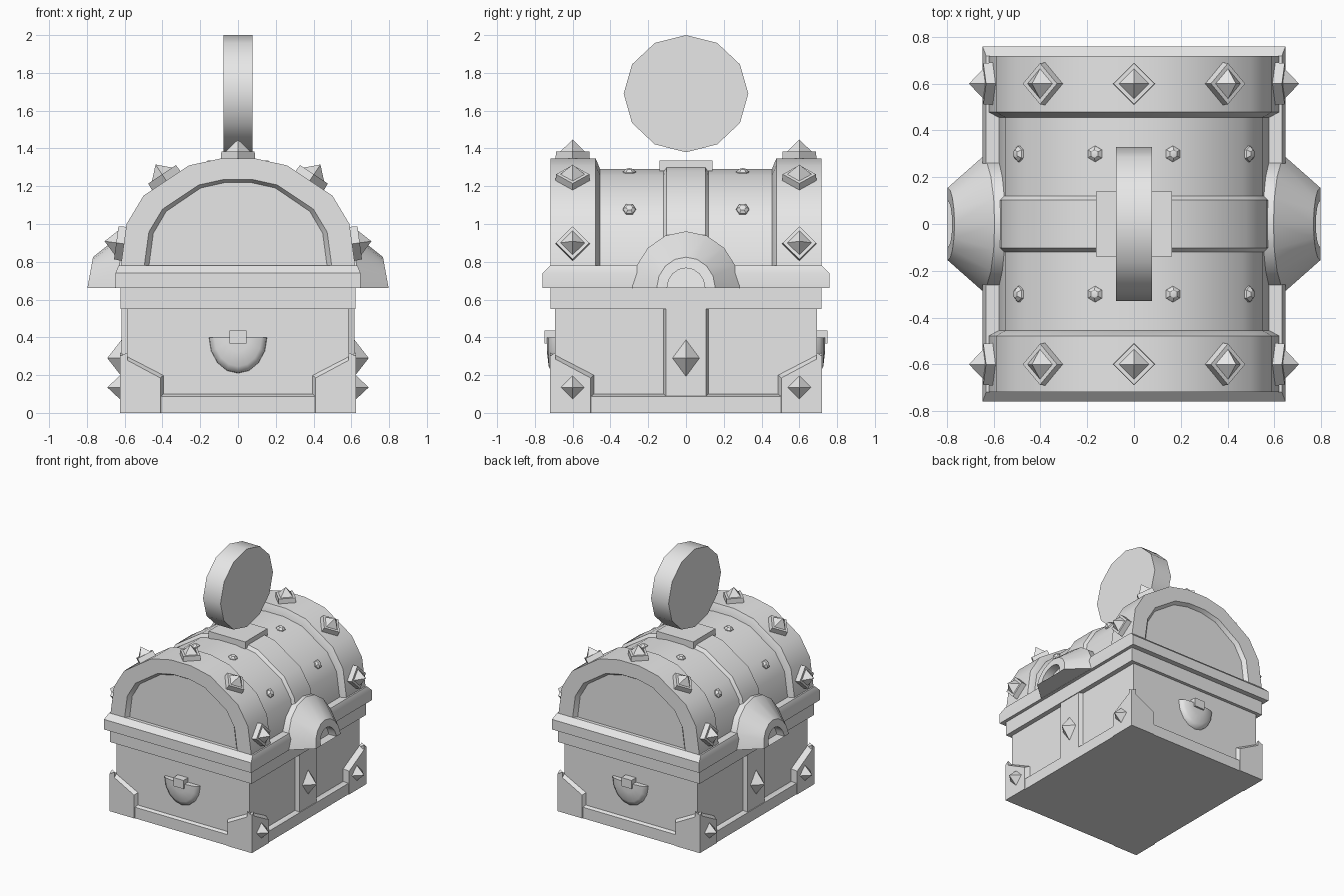
import bpy
import bmesh
import math
from mathutils import Vector

cube = bpy.data.objects.get("Cube")
if cube:
    bpy.data.objects.remove(cube, do_unlink=True)

grey = bpy.data.materials.new("plain grey")
grey.use_nodes = True
grey.diffuse_color = (0.8, 0.8, 0.8, 1)
grey.node_tree.nodes["Principled BSDF"].inputs["Base Color"].default_value = (0.8, 0.8, 0.8, 1)


def loft(name, rings, mirror="", angle=30):
    """Skin closed rings of points, cap both ends, mirror over the named axes."""
    bm = bmesh.new()
    loops = [[bm.verts.new(p) for p in ring] for ring in rings]
    for a, b in zip(loops, loops[1:]):
        for i in range(len(a)):
            j = (i + 1) % len(a)
            bm.faces.new((a[i], a[j], b[j], b[i]))
    bm.faces.new(loops[0])
    bm.faces.new(loops[-1])
    bmesh.ops.remove_doubles(bm, verts=bm.verts, dist=1e-5)
    bmesh.ops.recalc_face_normals(bm, faces=bm.faces)
    me = bpy.data.meshes.new(name)
    bm.to_mesh(me)
    bm.free()
    me.materials.append(grey)
    me.shade_smooth()
    me.set_sharp_from_angle(angle=math.radians(angle))
    ob = bpy.data.objects.new(name, me)
    bpy.context.collection.objects.link(ob)
    if mirror:
        mod = ob.modifiers.new("Mirror", "MIRROR")
        mod.use_axis = ["x" in mirror, "y" in mirror, False]
        mod.use_mirror_merge = False
    return ob


def tiers(name, levels):
    """Stack of rectangles: (height, half width, half depth)."""
    signs = ((-1, -1), (1, -1), (1, 1), (-1, 1))
    return loft(name, [[(sx * hx, sy * hy, z) for sx, sy in signs] for z, hx, hy in levels])


def spike(name, centre, normal, levels, sides=4, mirror="xy"):
    """Faceted stud along a normal: (height, radius along y, radius across)."""
    c, n = Vector(centre), Vector(normal).normalized()
    t = Vector((0, 1, 0))
    s = n.cross(t)
    angles = [math.tau * i / sides for i in range(sides)]
    return loft(name, [[c + n * h + t * (ry * math.cos(a)) + s * (rs * math.sin(a))
                        for a in angles] for h, ry, rs in levels], mirror, 20)


# Arched lid profile, scaled about the lid's seat
SEAT = 0.78
HALF = [(0.62, 0.78), (0.59, 1.0), (0.5, 1.15), (0.26, 1.31), (0.09, 1.347)]
ARCH = HALF + [(-x, z) for x, z in reversed(HALF)]


def arch(y, sx=1.0, sz=1.0):
    return [(x * sx, y, SEAT + (z - SEAT) * sz) for x, z in ARCH]


# Chest body, plinth and rim
tiers("body", [(0.0, 0.585, 0.693), (0.6, 0.585, 0.693)])
tiers("plinth", [(0, 0.62, 0.715), (0.088, 0.62, 0.715), (0.1, 0.585, 0.693)])
tiers("upper_band", [(0.55, 0.623, 0.718), (0.67, 0.623, 0.718)])
tiers("rim", [(0.66, 0.648, 0.76), (0.74, 0.648, 0.76), (SEAT, 0.632, 0.718)])

# Lid barrel, end bands with recessed panels, and middle strap
MID = (0.93, 0.9)
loft("lid_barrel", [arch(-0.5, *MID), arch(0.5, *MID)])
loft("lid_end_band", [arch(0.455, *MID), arch(0.478), arch(0.718),
                      arch(0.718, 0.8, 0.805), arch(0.69, 0.76, 0.775)], "y")
loft("lid_strap", [arch(-0.12, *MID), arch(-0.102, 0.96, 0.945),
                   arch(0.102, 0.96, 0.945), arch(0.12, *MID)])

# Corner brackets: a side plate and an end plate at each corner
def bracket(width, low, high):
    return [(0, 0), (width, 0), (width, low), (0, high)]


OUTER, INNER = bracket(0.215, 0.185, 0.3), bracket(0.232, 0.2, 0.32)
loft("corner_side_plate", [[(0.585, 0.72 - u, z) for u, z in INNER],
                           [(0.626, 0.72 - u, z) for u, z in OUTER]], "xy")
loft("corner_end_plate", [[(0.626 - u, 0.69, z) for u, z in INNER],
                          [(0.626 - u, 0.72, z) for u, z in OUTER]], "xy")

# Vertical straps on the body sides
loft("side_strap", [[(x, y, z) for y, z in ((-w, 0.09), (w, 0.09), (w, 0.56), (-w, 0.56))]
                    for x, w in ((0.58, 0.12), (0.617, 0.105))], "x")

# Half-round horns on both sides, tilted inward toward the top
def half_ring(x, r, steps=9):
    ring = []
    for i in range(steps):
        a = math.pi * i / (steps - 1)
        rise = 1.05 * r * math.sin(a)
        ring.append((x - 0.18 * rise, r * math.cos(a), 0.662 + rise))
    return ring


loft("side_horn", [half_ring(0.52, 0.285), half_ring(0.65, 0.285), half_ring(0.797, 0.155),
                   half_ring(0.797, 0.1), half_ring(0.73, 0.1)], "x")

# Studs on the lid bands
STUD = [(-0.02, 0.092, 0.092), (0.04, 0.088, 0.088), (0.04, 0.064, 0.064), (0.102, 0, 0)]
spike("top_stud", (0, 0.6, 1.345), (0, 0, 1), STUD, mirror="y")
spike("shoulder_stud", (0.38, 0.6, 1.23), (0.16, 0, 0.24), STUD)
spike("lower_stud", (0.605, 0.6, 0.895), (0.22, 0, 0.03), STUD)

# Plain pyramid studs on the body
spike("corner_stud", (0.625, 0.6, 0.135), (1, 0, 0), [(-0.01, 0.072, 0.072), (0.067, 0, 0)])
spike("strap_stud", (0.615, 0, 0.29), (1, 0, 0), [(-0.01, 0.083, 0.112), (0.077, 0, 0)],
      mirror="x")

# Small rivets on the lid barrel
RIVET = [(-0.02, 0.036, 0.036), (0.01, 0.034, 0.034), (0.024, 0.018, 0.018), (0.028, 0, 0)]
spike("upper_rivet", (0.165, 0.3, 1.268), (0.18, 0, 1), RIVET, 6)
spike("lower_rivet", (0.488, 0.3, 1.075), (0.85, 0, 0.53), RIVET, 6)

# Half-bowl pulls with their small catches on both ends
def half_bowl(y, s, steps=9):
    return [(0.156 * s * math.cos(math.pi * i / (steps - 1)), y,
             0.4 - 0.193 * s * math.sin(math.pi * i / (steps - 1))) for i in range(steps)]


loft("end_pull", [half_bowl(0.68, 1), half_bowl(0.708, 0.97), half_bowl(0.727, 0.8),
                  half_bowl(0.736, 0.4)], "y", 50)
loft("end_catch", [[(x, y, z) for x, z in ((-0.045, 0.367), (0.045, 0.367),
                                         (0.045, 0.435), (-0.045, 0.435))]
                   for y in (0.68, 0.75)], "y")

# Top plate and floating disc
tiers("top_plate", [(1.28, 0.162, 0.14), (1.336, 0.162, 0.14)])
loft("disc", [[(x, 0.33 * math.sin(math.tau * i / 12), 1.69 + 0.31 * math.cos(math.tau * i / 12))
               for i in range(12)] for x in (-0.077, 0.077)], angle=40)
